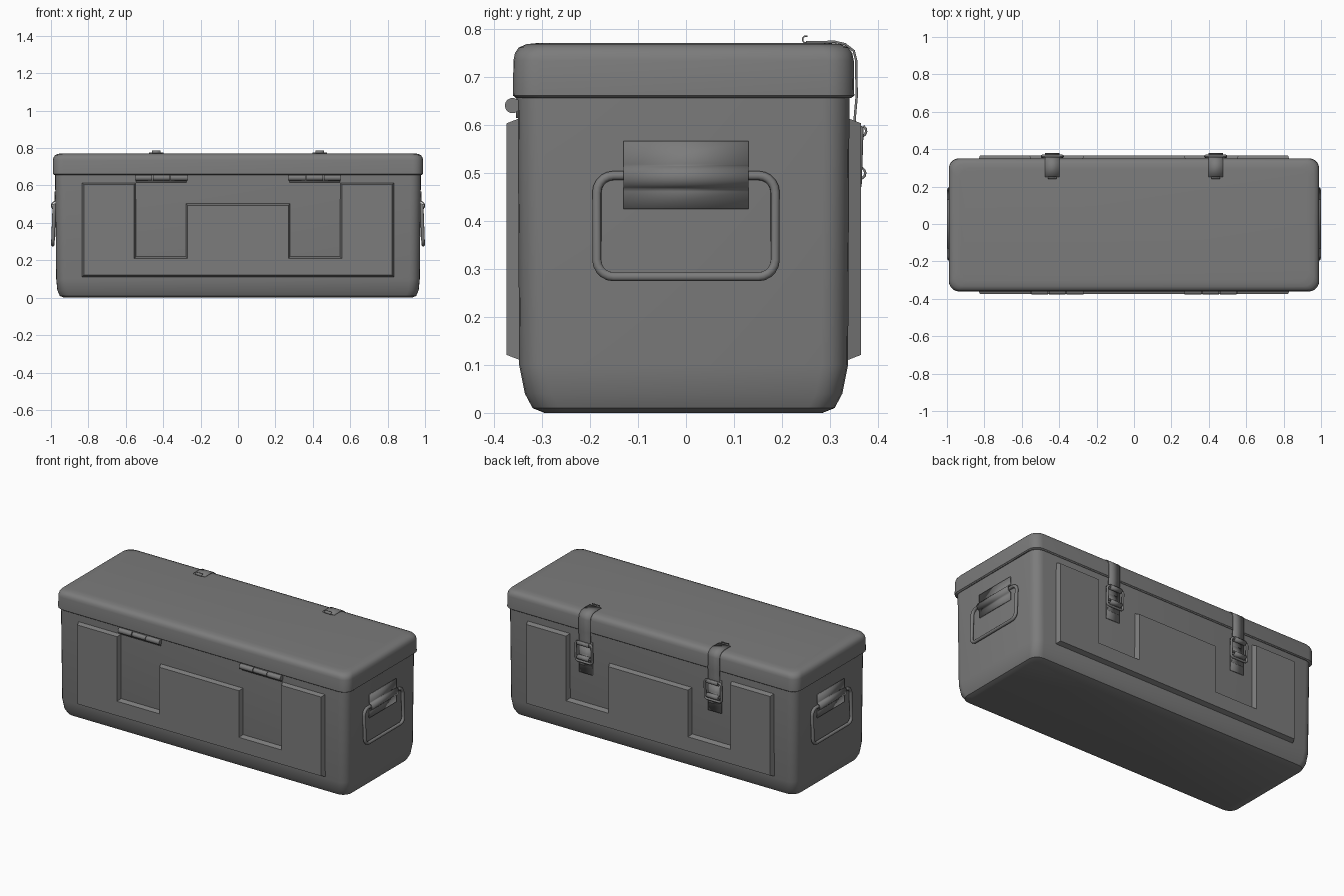
import bpy
import bmesh
from math import pi, sin, cos, radians
from mathutils import Matrix, Vector

cube = bpy.data.objects.get("Cube")
if cube:
    bpy.data.objects.remove(cube, do_unlink=True)

GREY = (0.2, 0.2, 0.2, 1)
paint = bpy.data.materials.new("grey paint")
paint.use_nodes = True
paint.diffuse_color = GREY
paint.node_tree.nodes["Principled BSDF"].inputs["Base Color"].default_value = GREY


def finish(ob, angle=35):
    """Material and smooth shading with sharp edges kept."""
    ob.data.materials.clear()
    ob.data.materials.append(paint)
    bpy.ops.object.select_all(action="DESELECT")
    ob.select_set(True)
    bpy.context.view_layer.objects.active = ob
    bpy.ops.object.shade_smooth_by_angle(angle=radians(angle))
    return ob


def from_bmesh(name, bm, place=Matrix(), angle=35):
    bm.transform(place)
    mesh = bpy.data.meshes.new(name)
    bm.to_mesh(mesh)
    bm.free()
    ob = bpy.data.objects.new(name, mesh)
    bpy.context.collection.objects.link(ob)
    return finish(ob, angle)


def rounded_rect(hx, hy, r, steps=5):
    pts = []
    for q, (sx, sy) in enumerate([(1, 1), (-1, 1), (-1, -1), (1, -1)]):
        for i in range(steps + 1):
            a = (q + i / steps) * pi / 2
            pts.append((sx * (hx - r) + r * cos(a), sy * (hy - r) + r * sin(a)))
    return pts


def loft(name, levels, y):
    """Stack rounded rectangles (half x, half y, z) into a closed shell."""
    bm = bmesh.new()
    rings = [[bm.verts.new((px, py + y, z)) for px, py in rounded_rect(hx, hy, 0.055)]
             for hx, hy, z in levels]
    for low, high in zip(rings, rings[1:]):
        for i in range(len(low)):
            j = (i + 1) % len(low)
            bm.faces.new((low[i], low[j], high[j], high[i]))
    bm.faces.new(rings[0][::-1])
    bm.faces.new(rings[-1])
    return from_bmesh(name, bm)


def facing(turn, x=0.0, y=0.0):
    """Parts are drawn facing +y, then turned about z and moved."""
    return Matrix.Translation((x, y, 0)) @ Matrix.Rotation(turn, 4, "Z")


def ribbon(name, path, width, thick, place):
    """Bent sheet metal: path of (outward, z) swept across its width."""
    bm = bmesh.new()
    rows = [[bm.verts.new((s * width / 2, o, z)) for s in (-1, 1)] for o, z in path]
    for a, b in zip(rows, rows[1:]):
        bm.faces.new((a[0], a[1], b[1], b[0]))
    ob = from_bmesh(name, bm, place)
    mod = ob.modifiers.new("thickness", "SOLIDIFY")
    mod.thickness = thick
    mod.offset = 0
    return ob


def wire_loop(name, half_w, z0, z1, out0, out1, r, corner, place):
    """Rounded rectangular ring of wire, leaning from out0 (low) to out1 (high)."""
    curve = bpy.data.curves.new(name, "CURVE")
    curve.dimensions = "3D"
    curve.bevel_depth = r
    curve.bevel_resolution = 2
    pts = rounded_rect(half_w, (z1 - z0) / 2, corner)
    spline = curve.splines.new("POLY")
    spline.points.add(len(pts) - 1)
    spline.use_cyclic_u = True
    for p, (u, v) in zip(spline.points, pts):
        t = v / (z1 - z0) + 0.5
        p.co = (*(place @ Vector((u, out0 + (out1 - out0) * t, z0 + (z1 - z0) * t))), 1)
    ob = bpy.data.objects.new(name, curve)
    bpy.context.collection.objects.link(ob)
    bpy.ops.object.select_all(action="DESELECT")
    ob.select_set(True)
    bpy.context.view_layer.objects.active = ob
    bpy.ops.object.convert(target="MESH")
    return finish(bpy.context.object, 50)


def rod(name, x, y, z, r, length):
    bm = bmesh.new()
    bmesh.ops.create_cone(bm, cap_ends=True, segments=14, radius1=r, radius2=r, depth=length)
    place = Matrix.Translation((x, y, z)) @ Matrix.Rotation(pi / 2, 4, "Y")
    return from_bmesh(name, bm, place)


def arc(o, z, r, start, end, steps=8):
    return [(o + r * cos(radians(start + (end - start) * i / steps)),
             z + r * sin(radians(start + (end - start) * i / steps))) for i in range(steps + 1)]


# Tub with tucked-in base, and overhanging lid
loft("body", [(0.93, 0.29, 0), (0.953, 0.315, 0.01), (0.966, 0.331, 0.04),
              (0.972, 0.343, 0.1), (0.978, 0.346, 0.662)], -0.005)
loft("lid", [(0.984, 0.35, 0.657), (0.99, 0.356, 0.662), (0.99, 0.355, 0.735),
             (0.986, 0.352, 0.75), (0.978, 0.344, 0.762), (0.962, 0.328, 0.769),
             (0.935, 0.3, 0.772)], -0.005)

# Raised notched panels on the long sides
half = [(0.835, 0.11), (0.835, 0.615), (0.545, 0.615), (0.545, 0.22),
        (0.28, 0.22), (0.28, 0.505)]
outline = half + [(-x, z) for x, z in reversed(half)]
for name, turn, base in (("front_panel", pi, 0.346), ("back_panel", 0, 0.337)):
    bm = bmesh.new()
    face = bm.faces.new([bm.verts.new((x, base, z)) for x, z in outline])
    face.normal_update()
    if face.normal.y < 0:
        face.normal_flip()
    bmesh.ops.inset_region(bm, faces=[face], thickness=0.011, depth=0.028,
                           use_boundary=True, use_even_offset=True)
    from_bmesh(name, bm, facing(turn), 15)

for side, s in (("left", 1), ("right", -1)):
    # Front hinges: three knuckles and a leaf tucked under the lid
    for i in (-1, 0, 1):
        rod(f"{side}_hinge_knuckle", s * 0.41 + i * 0.094, -0.362,
            0.641, 0.016 if i else 0.0145, 0.09)
    ribbon(f"{side}_hinge_leaf", [(0.352, 0.665), (0.352, 0.615)], 0.27, 0.005,
           facing(pi, s * 0.41))

    # Back latch: strap hooked over the lid, wire buckle and catch
    x = s * 0.437
    place = facing(0, x)
    ribbon(f"{side}_latch_hook", arc(0.25, 0.779, 0.007, 60, 270), 0.045, 0.003, place)
    strap = [(0.25, 0.773), (0.31, 0.774), (0.332, 0.769), (0.35, 0.755), (0.355, 0.735),
             (0.356, 0.66), (0.352, 0.615)] + arc(0.364, 0.588, 0.012, 150, 420)
    ribbon(f"{side}_latch_strap", strap, 0.078, 0.005, place)
    wire_loop(f"{side}_latch_buckle", 0.055, 0.475, 0.592, 0.36, 0.364, 0.007, 0.015, place)
    catch = [(0.343, 0.56), (0.35, 0.52)] + arc(0.362, 0.5, 0.012, 130, -120) + [(0.346, 0.45)]
    ribbon(f"{side}_latch_catch", catch, 0.08, 0.005, place)
    ribbon(f"{side}_latch_plate", [(0.343, 0.6), (0.343, 0.4)], 0.09, 0.006, place)

    # Carrying handle on the end: bracket bulging over a hanging wire grip
    place = facing(-s * pi / 2)
    bracket = [(0.979, 0.567), (0.979, 0.518)] + arc(0.974, 0.492, 0.023, 75, -75) \
        + [(0.978, 0.462), (0.978, 0.425)]
    ribbon(f"{side}_handle_bracket", bracket, 0.26, 0.006, place)
    wire_loop(f"{side}_handle_grip", 0.186, 0.284, 0.495, 0.99, 0.982, 0.01, 0.035, place)
